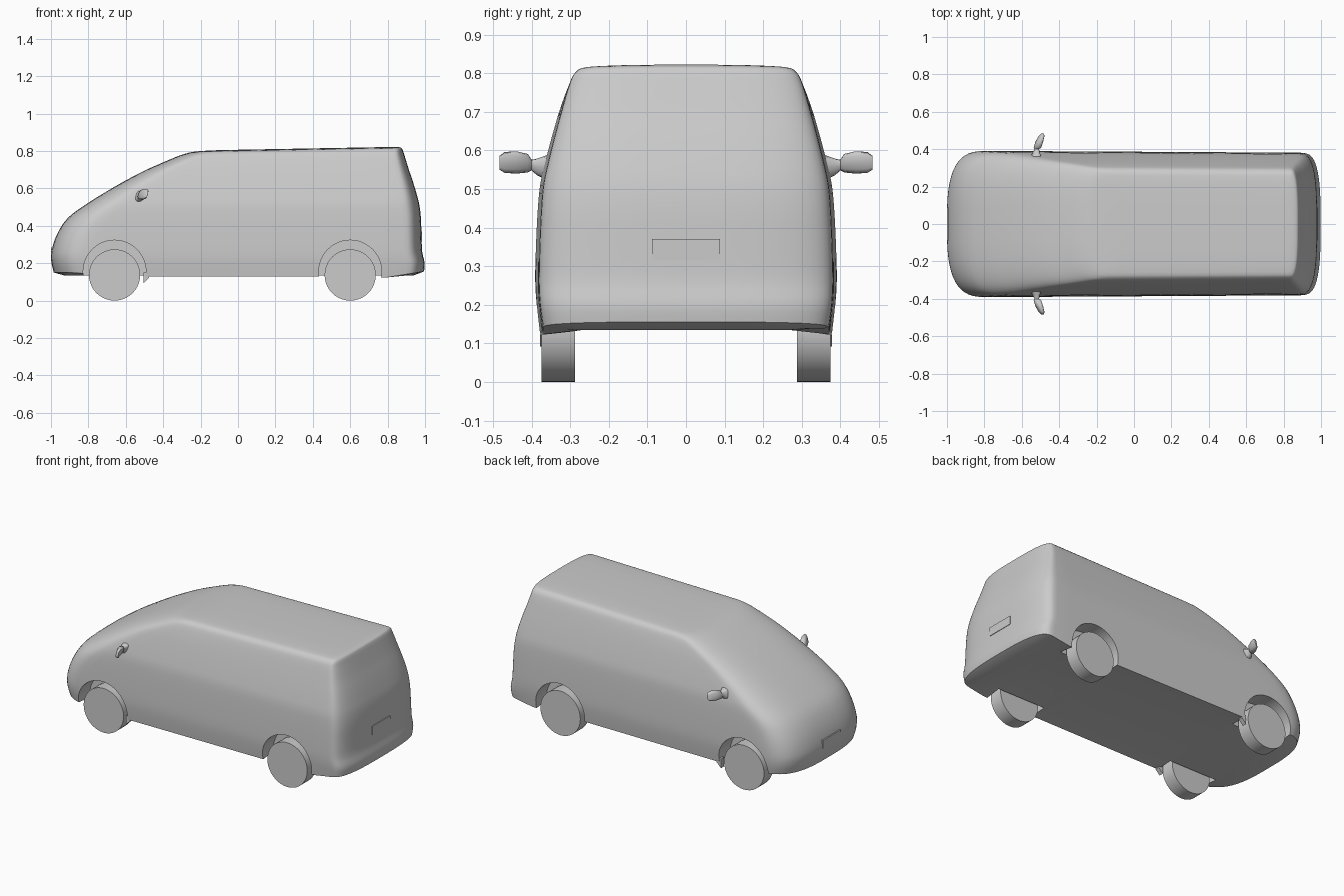
import bpy, bmesh, math
from mathutils import Vector

if "Cube" in bpy.data.objects:
    bpy.data.objects.remove(bpy.data.objects["Cube"])

def make_object(name, verts, faces):
    mesh = bpy.data.meshes.new(name)
    mesh.from_pydata(verts, [], faces)
    bm = bmesh.new()
    bm.from_mesh(mesh)
    bmesh.ops.recalc_face_normals(bm, faces=bm.faces)
    bm.to_mesh(mesh)
    bm.free()
    ob = bpy.data.objects.new(name, mesh)
    bpy.context.collection.objects.link(ob)
    return ob

def activate(ob):
    bpy.ops.object.select_all(action='DESELECT')
    ob.select_set(True)
    bpy.context.view_layer.objects.active = ob

def smooth(ob, angle=35):
    activate(ob)
    bpy.ops.object.shade_smooth_by_angle(angle=math.radians(angle))

def cylinder(name, x, y, z, r, depth, sides):
    bpy.ops.mesh.primitive_cylinder_add(vertices=sides, radius=r, depth=depth,
        location=(x, y, z), rotation=(math.pi / 2, 0, 0))
    ob = bpy.context.object
    ob.name = name
    return ob

def box(name, lo, hi):
    lo, hi = Vector(lo), Vector(hi)
    bpy.ops.mesh.primitive_cube_add(size=1, location=(lo + hi) / 2)
    ob = bpy.context.object
    ob.name, ob.scale = name, hi - lo
    return ob

# Body levels: height, nose x, tail x, half width, front curve, rear curve
levels = [
    (0.130, -0.985, 0.995, 0.380, 0.22, 0.10),
    (0.200, -0.997, 0.998, 0.388, 0.22, 0.10),
    (0.260, -0.998, 0.985, 0.391, 0.22, 0.10),
    (0.350, -0.970, 0.981, 0.389, 0.22, 0.10),
    (0.440, -0.912, 0.978, 0.385, 0.22, 0.10),
    (0.510, -0.820, 0.970, 0.379, 0.21, 0.10),
    (0.570, -0.725, 0.955, 0.366, 0.19, 0.09),
    (0.640, -0.605, 0.934, 0.348, 0.17, 0.08),
    (0.710, -0.470, 0.910, 0.328, 0.15, 0.07),
    (0.770, -0.345, 0.890, 0.308, 0.14, 0.06),
    (0.795, -0.280, 0.881, 0.292, 0.13, 0.05),
    (0.807, -0.220, 0.872, 0.262, 0.12, 0.05),
    (0.812, -0.100, 0.850, 0.150, 0.10, 0.05),
]

def spline(rows, subs):
    out = []
    for i in range(len(rows) - 1):
        p = [rows[max(0, min(len(rows) - 1, i + k))] for k in (-1, 0, 1, 2)]
        for s in range(subs):
            t = s / subs
            out.append([0.5 * (2 * b + (c - a) * t + (2*a - 5*b + 4*c - d) * t * t
                        + (3*b - a - 3*c + d) * t ** 3) for a, b, c, d in zip(*p)])
    return out + [list(rows[-1])]

def bottom(x):
    if x < -0.5:
        return 0.125 + 0.025 * min(1, (-0.5 - x) / 0.4)
    if x < 0.5:
        return 0.128
    return 0.12 + max(0, x - 0.77) * 0.16

STEPS, SIDE = 14, 16

def half_outline(row):
    z, xf, xr, w, af, ar = row
    e = 2 / 3
    curve = [(max(0, math.sin(math.pi / 2 * k / STEPS)) ** e,
              1 - max(0, math.cos(math.pi / 2 * k / STEPS)) ** e if k < STEPS else 1)
             for k in range(STEPS + 1)]
    pts = [(xf + af * c, w * s) for s, c in curve]
    x0, x1 = xf + af, xr - ar
    pts += [(x0 + (x1 - x0) * k / SIDE, w) for k in range(1, SIDE)]
    pts += [(xr - ar * c, w * s) for s, c in reversed(curve)]
    out = []
    for x, y in pts:
        y *= 1 - 0.025 * (x + 0.8) / 1.75
        h = z
        if z < 0.2:
            b = bottom(x)
            h = b + (z - 0.13) * (0.2 - b) / 0.07
        if z > 0.7:
            h += 0.018 * (x - 0.3) * (z - 0.7) / 0.11
        out.append((x, y, h))
    return out

# Body shell with a recessed floor pan
halves = [half_outline(r) for r in spline(levels, 3)]
floor = [(x, y, 0.135) for x, y, _ in half_outline((0.13, -0.93, 0.94, 0.275, 0.12, 0.03))]
halves.insert(0, floor)
verts, faces = [], []
N = len(floor) - 1
M = 2 * N
for h in halves:
    verts += h + [(x, -y, z) for x, y, z in h[N - 1:0:-1]]
for r in range(len(halves) - 1):
    for i in range(M):
        j = (i + 1) % M
        faces.append((r * M + i, r * M + j, (r + 1) * M + j, (r + 1) * M + i))
for o in (0, (len(halves) - 1) * M):
    faces.append((o, o + 1, o + M - 1))
    faces += [(o + i, o + i + 1, o + M - i - 1, o + M - i) for i in range(1, N - 1)]
    faces.append((o + N - 1, o + N, o + N + 1))
body = make_object("van_body", verts, faces)

# Wheel arches and wheels
for x in (-0.66, 0.60):
    for s in (-1, 1):
        cut = cylinder("arch_cutter", x, s * 0.37, 0.155, 0.168, 0.2, 48)
        mod = body.modifiers.new("arch", 'BOOLEAN')
        mod.operation, mod.solver, mod.object = 'DIFFERENCE', 'EXACT', cut
        activate(body)
        bpy.ops.object.modifier_apply(modifier=mod.name)
        bpy.data.objects.remove(cut)
        wheel = cylinder("wheel", x, s * 0.331, 0.137, 0.137, 0.086, 40)
        smooth(wheel)
smooth(body, 32)

# Door mirrors: centre x, y, z, half thickness, half height
stations = [(-0.525, 0.355, 0.555, 0.028, 0.035), (-0.523, 0.385, 0.557, 0.016, 0.022),
            (-0.520, 0.400, 0.562, 0.012, 0.014), (-0.516, 0.410, 0.567, 0.019, 0.024),
            (-0.506, 0.440, 0.569, 0.018, 0.029), (-0.495, 0.470, 0.569, 0.013, 0.027),
            (-0.489, 0.483, 0.568, 0.006, 0.018)]
K = 12
for s in (-1, 1):
    v, f = [], []
    for x, y, z, a, b in stations:
        for k in range(K):
            t = 2 * math.pi * k / K
            c, d = math.cos(t), math.sin(t)
            c, d = math.copysign(abs(c) ** 0.7, c), math.copysign(abs(d) ** 0.7, d)
            v.append((x + a * c + 0.25 * b * d, s * y, z + b * d))
    for r in range(len(stations) - 1):
        f += [(r*K + k, r*K + (k+1) % K, (r+1)*K + (k+1) % K, (r+1)*K + k) for k in range(K)]
    f += [tuple(range(K)), tuple(range((len(stations) - 1) * K, len(stations) * K))]
    smooth(make_object("door_mirror", v, f), 50)

    # Mud flap wedge behind the front wheel
    tri = [(-0.505, 0.15), (-0.505, 0.092), (-0.475, 0.122), (-0.475, 0.15)]
    v = [(x, s * y, z) for y in (0.35, 0.378) for x, z in tri]
    make_object("mud_flap", v, [(0, 1, 2, 3), (4, 5, 6, 7)] +
                [(i, (i + 1) % 4, (i + 1) % 4 + 4, i + 4) for i in range(4)])

# Number plate panels
box("rear_plate", (0.965, -0.088, 0.316), (0.985, 0.088, 0.37))
box("front_plate", (-1.0, -0.088, 0.235), (-0.97, 0.088, 0.285))
